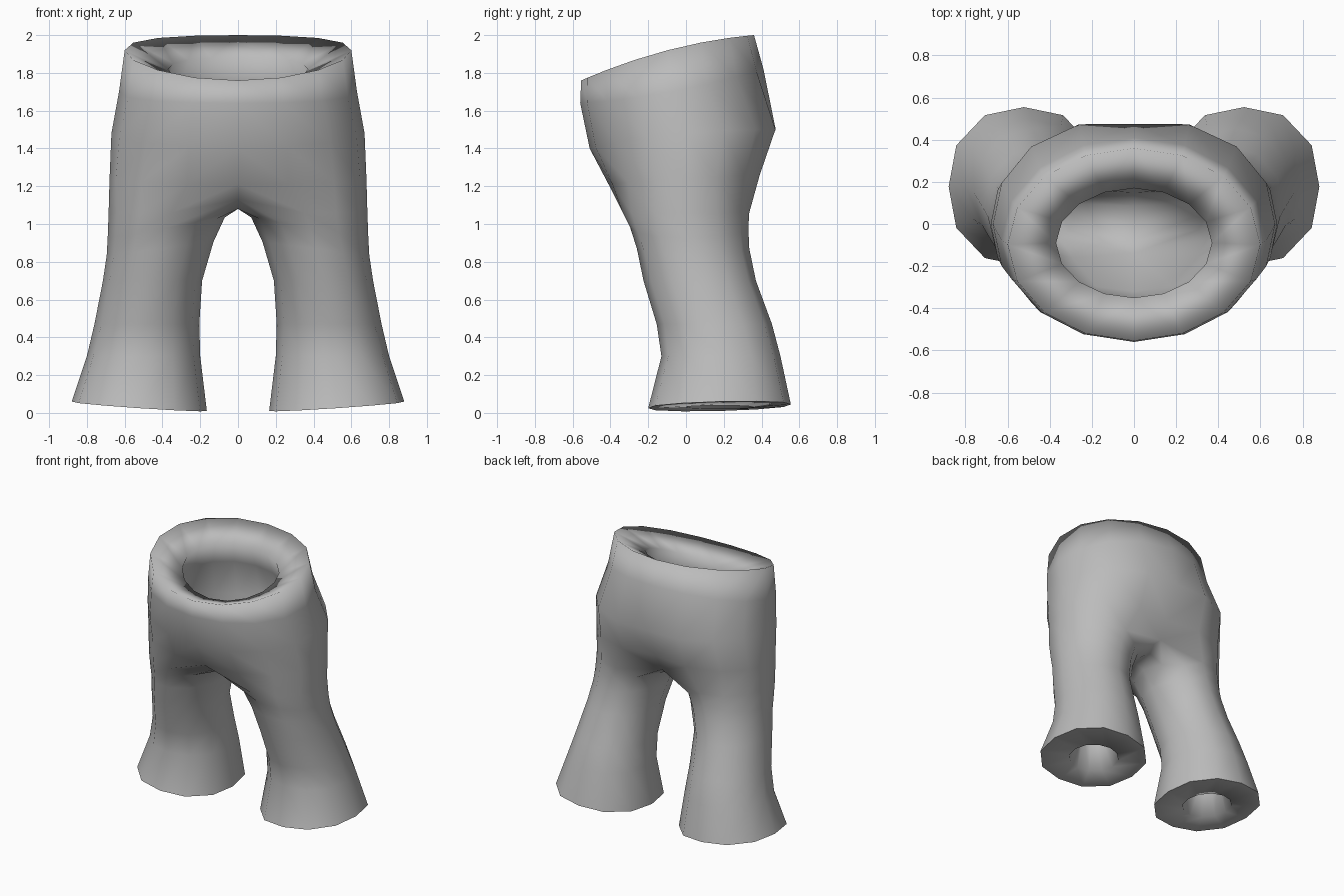
import bpy, bmesh
from math import sin, cos, radians

cube = bpy.data.objects.get("Cube")
if cube:
    bpy.data.objects.remove(cube, do_unlink=True)

bm = bmesh.new()


def waist_ring(front_z, side_z, back_z, half_width, front_y, back_y, pinch=0.0, full=0.0):
    """Half ring of the hips, from the front centre round to the back centre."""
    ring = []
    for i in range(9):
        a = radians(-90 + 22.5 * i)
        s = sin(a)
        r = 1 + full * sin(2 * a) ** 2
        x = 0.0 if i in (0, 8) else r * half_width * cos(a)
        y = (front_y + back_y) / 2 + r * s * (back_y - front_y) / 2
        if i == 8:
            y -= pinch
        z = (front_z + back_z) / 2 * s * s + (back_z - front_z) / 2 * s + side_z * (1 - s * s)
        ring.append(bm.verts.new((x, y, z)))
    return ring


def leg_ring(z, inner, outer, front_y, back_y, tilt_x=0.0, tilt_y=0.0, full=0.0):
    """Full ring of twelve points round one leg; full swells the diagonals."""
    ring = []
    for i in range(12):
        a = radians(240 + 30 * i)
        r = 1 + full * sin(2 * a) ** 2
        x = (inner + outer) / 2 + r * cos(a) * (outer - inner) / 2
        y = (front_y + back_y) / 2 + r * sin(a) * (back_y - front_y) / 2
        ring.append(bm.verts.new((x, y, z + tilt_x * cos(a) + tilt_y * sin(a))))
    return ring


def crotch_ring(seam_z, end_z, *leg):
    """Leg ring pulled to the centre plane along an arched seam."""
    ring = leg_ring(*leg)
    for i in (0, 8, 9, 10, 11):
        ring[i].co.x = 0.0
        ring[i].co.z = end_z if i in (0, 8) else seam_z
    return ring


def bridge(top, bottom, closed):
    n = len(top)
    for i in range(n if closed else n - 1):
        j = (i + 1) % n
        bm.faces.new((top[i], bottom[i], bottom[j], top[j]))


# Crotch, outside and lining
crotch = crotch_ring(1.08, 1.13, 1.06, 0.02, 0.685, -0.335, 0.335)
lining_crotch = crotch_ring(1.27, 1.31, 1.14, 0.08, 0.50, -0.16, 0.17)

# Hips: lining, waistband, then the outside down to the seat
hips = [
    lining_crotch[:9],
    waist_ring(1.45, 1.44, 1.46, 0.47, -0.32, 0.28),
    waist_ring(1.61, 1.67, 1.74, 0.43, -0.365, 0.21),
    waist_ring(1.70, 1.82, 1.88, 0.37, -0.35, 0.17),
    waist_ring(1.76, 1.92, 2.00, 0.60, -0.555, 0.36),
    waist_ring(1.64, 1.70, 1.82, 0.63, -0.56, 0.41),
    waist_ring(1.40, 1.48, 1.50, 0.67, -0.51, 0.505, 0.03, 0.03),
    waist_ring(1.21, 1.24, 1.26, 0.68, -0.41, 0.41, 0.05, 0.06),
    crotch[:9],
]
for top, bottom in zip(hips, hips[1:]):
    bridge(top, bottom, False)

# Leg: outside down to the flared hem, then the lining back up
hem = leg_ring(0.035, 0.165, 0.88, -0.20, 0.555, 0.025, 0.01, 0.05)
legs = [
    crotch,
    leg_ring(0.98, 0.07, 0.69, -0.295, 0.33, -0.055),
    leg_ring(0.87, 0.13, 0.695, -0.26, 0.335, -0.035),
    leg_ring(0.70, 0.19, 0.715, -0.225, 0.37),
    leg_ring(0.47, 0.205, 0.76, -0.155, 0.455),
    leg_ring(0.30, 0.20, 0.80, -0.13, 0.50, 0.0, 0.0, 0.03),
    hem,
    leg_ring(0.03, 0.35, 0.69, 0.0, 0.36, 0.01),
    leg_ring(0.28, 0.39, 0.62, 0.05, 0.31),
    leg_ring(0.50, 0.38, 0.58, 0.03, 0.26),
    leg_ring(0.72, 0.36, 0.55, -0.03, 0.18),
    leg_ring(0.92, 0.29, 0.52, -0.09, 0.16),
    lining_crotch,
]
for top, bottom in zip(legs, legs[1:]):
    bridge(top, bottom, True)

# Smooth cloth with a crisp hem edge
for face in bm.faces:
    face.smooth = True
for i in range(12):
    bm.edges.get((hem[i], hem[(i + 1) % 12])).smooth = False

mesh = bpy.data.meshes.new("trousers")
bm.to_mesh(mesh)
bm.free()
trousers = bpy.data.objects.new("trousers", mesh)
bpy.context.collection.objects.link(trousers)

# Mirror the half into a full pair
mirror = trousers.modifiers.new("Mirror", 'MIRROR')
mirror.use_clip = True
mirror.merge_threshold = 0.001

# Plain grey cloth
colour = (0.5, 0.5, 0.5, 1.0)
cloth = bpy.data.materials.new("grey_cloth")
cloth.use_nodes = True
cloth.diffuse_color = colour
cloth.node_tree.nodes["Principled BSDF"].inputs["Base Color"].default_value = colour
mesh.materials.append(cloth)
